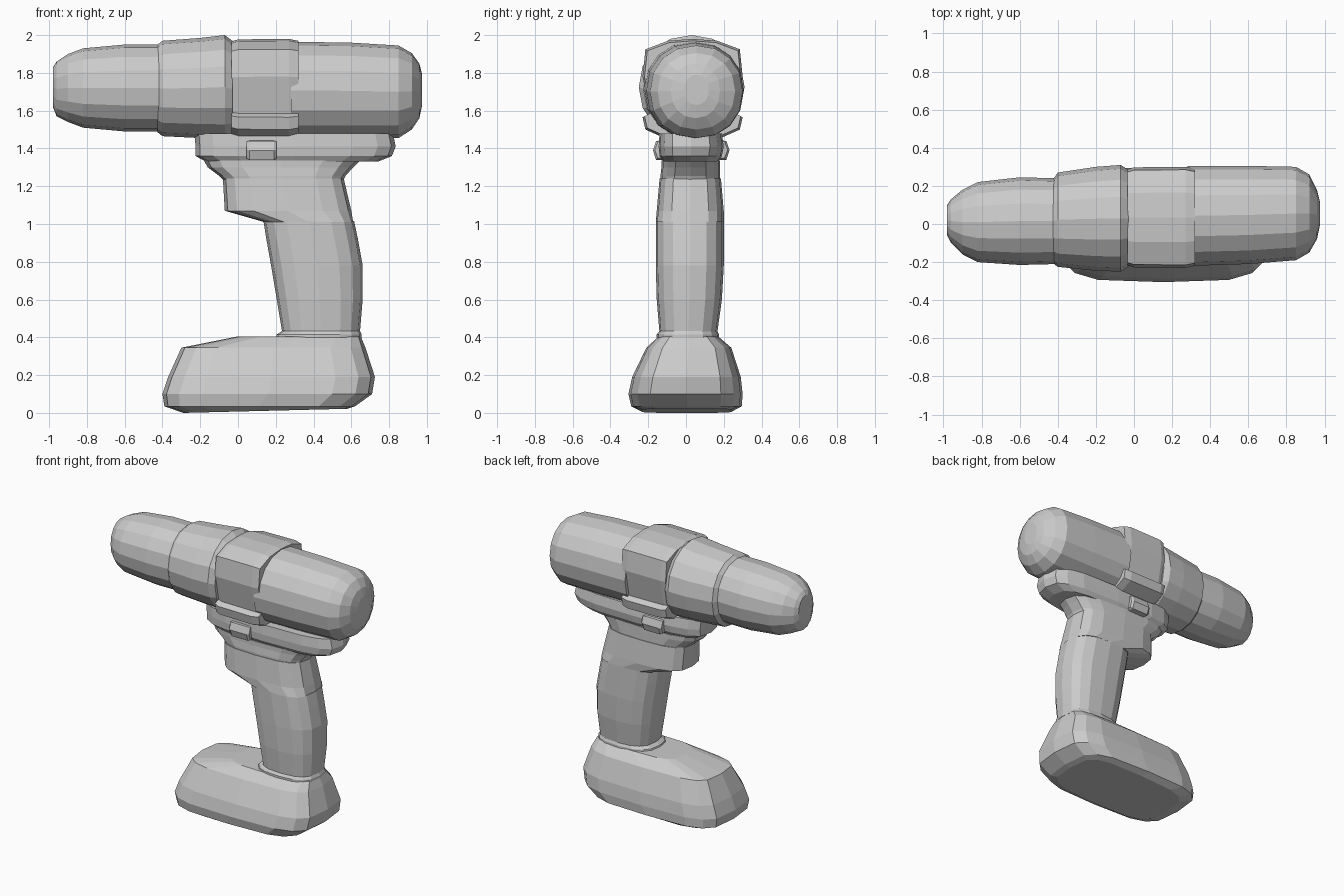
import bpy, bmesh
from math import cos, sin, pi, copysign


def make_mesh(name, rings):
    """Skin a list of equal-length point rings and cap both ends."""
    bm = bmesh.new()
    vs = [[bm.verts.new(p) for p in r] for r in rings]
    n = len(vs[0])
    for a, b in zip(vs, vs[1:]):
        for i in range(n):
            j = (i + 1) % n
            bm.faces.new((a[i], a[j], b[j], b[i]))
    bm.faces.new(vs[0][::-1])
    bm.faces.new(vs[-1])
    bmesh.ops.recalc_face_normals(bm, faces=bm.faces)
    me = bpy.data.meshes.new(name)
    bm.to_mesh(me)
    bm.free()
    ob = bpy.data.objects.new(name, me)
    bpy.context.collection.objects.link(ob)
    return ob


def loft(name, axis, sections, power=2.0, sides=16, tilt=0.0):
    """Sections are (position, min_a, max_a, min_b, max_b).
    Axis X: a = y, b = z.  Axis Z: a = x, b = y.  tilt slopes the first ring."""
    rings = []
    for k, (t, a0, a1, b0, b1) in enumerate(sections):
        ring = []
        for i in range(sides):
            c, s = cos(2 * pi * i / sides), sin(2 * pi * i / sides)
            a = (a0 + a1) / 2 + (a1 - a0) / 2 * copysign(abs(c) ** (2 / power), c)
            b = (b0 + b1) / 2 + (b1 - b0) / 2 * copysign(abs(s) ** (2 / power), s)
            dz = tilt * (a - a0) if k == 0 else 0
            ring.append((t, a, b) if axis == 'X' else (a, b, t + dz))
        rings.append(ring)
    return make_mesh(name, rings)


# Chuck nose
loft("chuck", 'X', [
    (-0.98, -0.06, 0.10, 1.62, 1.83),
    (-0.96, -0.10, 0.13, 1.57, 1.86),
    (-0.90, -0.16, 0.18, 1.54, 1.90),
    (-0.82, -0.20, 0.22, 1.51, 1.93),
    (-0.60, -0.215, 0.245, 1.49, 1.95),
    (-0.40, -0.21, 0.24, 1.49, 1.95)], 2.1)

# Torque collar
loft("torque_collar", 'X', [
    (-0.425, -0.205, 0.235, 1.485, 1.95),
    (-0.40, -0.225, 0.27, 1.465, 1.97),
    (-0.20, -0.245, 0.30, 1.455, 1.985),
    (-0.07, -0.25, 0.31, 1.45, 2.00),
    (-0.03, -0.225, 0.285, 1.46, 1.97)], 2.1)

# Motor housing
loft("motor_housing", 'X', [
    (0.28, -0.22, 0.305, 1.45, 1.965),
    (0.60, -0.21, 0.305, 1.45, 1.96),
    (0.85, -0.19, 0.30, 1.455, 1.945),
    (0.92, -0.15, 0.26, 1.50, 1.905),
    (0.96, -0.08, 0.18, 1.56, 1.85),
    (0.975, -0.01, 0.12, 1.63, 1.79)], 2.15)

# Gearbox shell with squared shoulders and a lower rib on each side
half = [(0.13, 1.97), (0.25, 1.925), (0.265, 1.78), (0.225, 1.585),
        (0.265, 1.565), (0.25, 1.50), (0.16, 1.46)]
outline = [(0, 1.98)] + half + [(0, 1.45)] + [(-y, z) for y, z in half[::-1]]
make_mesh("gearbox_shell", [
    [(x, 0.035 + y * s, 1.715 + (z - 1.715) * s) for y, z in outline]
    for x, s in ((-0.035, 0.95), (0.0, 0.99), (0.27, 1.0), (0.32, 0.96))])

# Mounting rail under the body
loft("body_rail", 'Z', [
    (1.33, -0.17, 0.74, -0.12, 0.17),
    (1.36, -0.225, 0.815, -0.14, 0.19),
    (1.41, -0.225, 0.835, -0.145, 0.20),
    (1.48, -0.23, 0.82, -0.14, 0.19)], 3.5)

# Direction switch poking out on both sides
loft("direction_switch", 'X', [
    (0.045, -0.165, 0.22, 1.345, 1.44),
    (0.06, -0.175, 0.23, 1.335, 1.445),
    (0.19, -0.175, 0.23, 1.335, 1.445),
    (0.205, -0.165, 0.22, 1.345, 1.44)], 8, 8)

# Flared neck
loft("neck", 'Z', [
    (1.235, -0.08, 0.56, -0.135, 0.18),
    (1.255, -0.10, 0.57, -0.135, 0.18),
    (1.30, -0.16, 0.61, -0.13, 0.18),
    (1.335, -0.18, 0.645, -0.13, 0.18)], 3)

# Trigger block
loft("trigger_block", 'Z', [
    (1.01, 0.14, 0.61, -0.16, 0.20),
    (1.07, -0.07, 0.60, -0.155, 0.20),
    (1.24, -0.08, 0.56, -0.14, 0.185)], 3.2)

# Grip
loft("grip", 'Z', [
    (0.42, 0.235, 0.645, -0.14, 0.165),
    (0.60, 0.205, 0.66, -0.155, 0.19),
    (0.78, 0.175, 0.66, -0.16, 0.20),
    (0.92, 0.15, 0.635, -0.16, 0.20),
    (1.015, 0.135, 0.615, -0.16, 0.20)], 2.7)

# Thin foot ring between grip and battery
loft("foot_ring", 'Z', [
    (0.40, 0.20, 0.655, -0.155, 0.175),
    (0.415, 0.205, 0.655, -0.155, 0.175),
    (0.435, 0.235, 0.645, -0.14, 0.165)], 2.7)

# Battery pack
loft("battery_pack", 'Z', [
    (0.0, -0.29, 0.58, -0.24, 0.25),
    (0.035, -0.39, 0.62, -0.29, 0.295),
    (0.10, -0.40, 0.71, -0.305, 0.30),
    (0.19, -0.37, 0.725, -0.285, 0.29),
    (0.345, -0.30, 0.675, -0.21, 0.24),
    (0.405, 0.0, 0.65, -0.145, 0.17)], 4, 16, 0.025)
